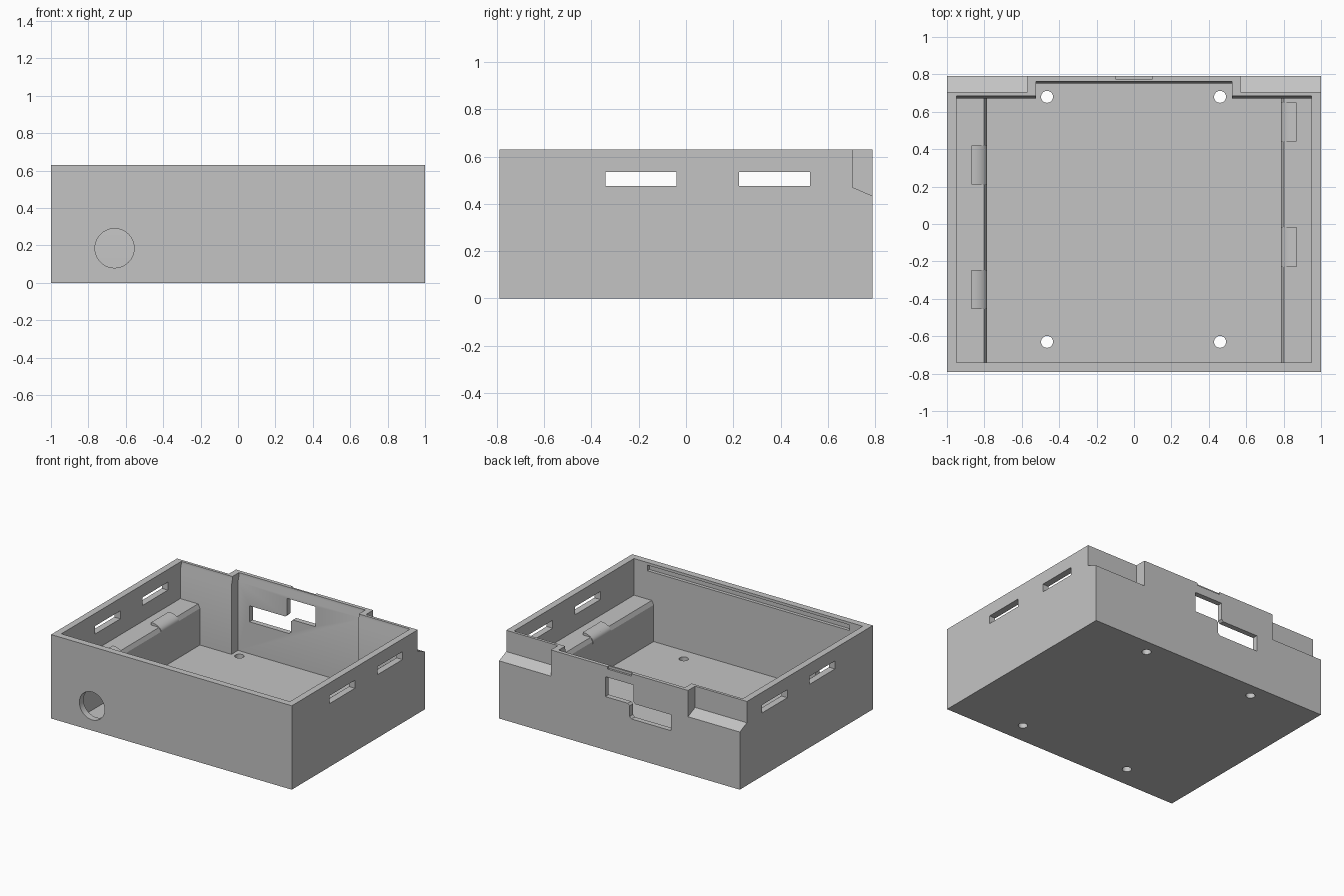
import bpy, bmesh, math
from mathutils import Vector

cube = bpy.data.objects.get("Cube")
if cube:
    bpy.data.objects.remove(cube, do_unlink=True)

grey = bpy.data.materials.new("plain_grey")
grey.use_nodes = True
colour = (0.55, 0.55, 0.55, 1)
grey.diffuse_color = colour
grey.node_tree.nodes["Principled BSDF"].inputs["Base Color"].default_value = colour


def prism(name, points, axis, lo, hi):
    """Extrude a 2D outline along an axis; the outline uses the other two axes in order."""
    bm = bmesh.new()
    rings = []
    for level in (lo, hi):
        ring = []
        for p in points:
            co = list(p)
            co.insert("xyz".index(axis), level)
            ring.append(bm.verts.new(Vector(co)))
        rings.append(ring)
    bm.faces.new(rings[0])
    bm.faces.new(rings[1])
    n = len(points)
    for i in range(n):
        j = (i + 1) % n
        bm.faces.new((rings[0][i], rings[0][j], rings[1][j], rings[1][i]))
    bmesh.ops.recalc_face_normals(bm, faces=bm.faces[:])
    mesh = bpy.data.meshes.new(name)
    bm.to_mesh(mesh)
    bm.free()
    mesh.materials.append(grey)
    obj = bpy.data.objects.new(name, mesh)
    bpy.context.scene.collection.objects.link(obj)
    return obj


def rect(a0, a1, b0, b1):
    return [(a0, b0), (a1, b0), (a1, b1), (a0, b1)]


def circle(cx, cy, r, n=40):
    return [(cx + r * math.cos(math.tau * i / n), cy + r * math.sin(math.tau * i / n))
            for i in range(n)]


def cut(target, cutter):
    """Subtract a cutter for good and discard it."""
    mod = target.modifiers.new("cut", "BOOLEAN")
    mod.operation = "DIFFERENCE"
    mod.solver = "EXACT"
    mod.object = cutter
    cutter.hide_render = True
    bpy.context.view_layer.update()
    graph = bpy.context.evaluated_depsgraph_get()
    result = bpy.data.meshes.new_from_object(target.evaluated_get(graph))
    target.modifiers.clear()
    target.data = result
    bpy.data.objects.remove(cutter, do_unlink=True)


# Open tray
H = 0.63
tray = prism("tray", rect(-1, 1, -0.79, 0.79), "z", 0, H)
cavity = [(-0.95, -0.74), (0.95, -0.74), (0.95, 0.672), (0.525, 0.672),
          (0.525, 0.75), (-0.525, 0.75), (-0.525, 0.672), (-0.95, 0.672)]
cut(tray, prism("cavity", cavity, "z", 0.05, 0.8))

# Recessed rear corners with a sloping lower ledge
notch = [(0.705, 0.47), (0.9, 0.385), (0.9, 0.8), (0.705, 0.8)]
for lo, hi in ((-1.1, -0.57), (0.57, 1.1)):
    cut(tray, prism("corner_notch", notch, "x", lo, hi))

# Tapered inner lip along the rear wall
for lo, hi, y in ((-0.95, -0.525, 0.672), (-0.525, 0.525, 0.75), (0.525, 0.95, 0.672)):
    lip = [(y - 0.03, 0.57), (y, 0.57), (y + 0.012, 0.61), (y + 0.012, 0.8), (y - 0.03, 0.8)]
    cut(tray, prism("lip_taper", lip, "x", lo, hi))

# Shallow relief on the rear rim
cut(tray, prism("rim_relief", rect(0.775, 0.9, 0.612, 0.8), "x", -0.1, 0.1))

# Long groove inside the front wall
cut(tray, prism("front_groove", rect(-0.765, -0.7, 0.568, 0.61), "x", -0.84, 0.84))

# Slots through both side walls
for lo, hi in ((-0.34, -0.04), (0.225, 0.525)):
    cut(tray, prism("side_slot", rect(lo, hi, 0.475, 0.535), "x", -1.2, 1.2))

# Stepped rear window
window = [(-0.43, 0.29), (-0.1, 0.29), (-0.085, 0.305), (-0.085, 0.385), (-0.07, 0.4),
          (0.117, 0.4), (0.117, 0.55), (-0.117, 0.55), (-0.117, 0.425),
          (-0.132, 0.41), (-0.43, 0.41)]
cut(tray, prism("rear_window", window, "y", 0.6, 0.9))

# Round cable hole in the front wall
cut(tray, prism("cable_hole", circle(-0.66, 0.185, 0.105), "y", -0.9, -0.7))

# Screw holes in the floor
for x in (-0.465, 0.46):
    for y in (-0.63, 0.68):
        cut(tray, prism("screw_hole", circle(x, y, 0.032, 24), "z", -0.1, 0.2))

# Side shelves with chamfered inner edges, and rounded catches on top
catches = {-1: ((-0.455, -0.245), (0.21, 0.42)), 1: ((-0.23, -0.015), (0.44, 0.65))}
parts = [tray]
for side, spans in catches.items():
    label = "right" if side < 0 else "left"
    profile = [(0.97, 0.04), (0.787, 0.04), (0.787, 0.325), (0.802, 0.355), (0.97, 0.355)]
    parts.append(prism(label + "_shelf", [(side * x, z) for x, z in profile],
                       "y", -0.75, 0.685))
    arc = [(0.868, 0.31)]
    for i in range(9):
        t = math.pi / 2 * i / 8
        arc.append((0.868 - 0.083 * math.sin(t), 0.325 + 0.05 * math.cos(t)))
    arc.append((0.785, 0.31))
    for n, (lo, hi) in enumerate(spans):
        parts.append(prism(f"{label}_catch_{n + 1}", [(side * x, z) for x, z in arc],
                           "y", lo, hi))

# Smooth the round surfaces and keep the edges sharp
bpy.ops.object.select_all(action="DESELECT")
for obj in parts:
    obj.select_set(True)
bpy.context.view_layer.objects.active = tray
bpy.ops.object.shade_smooth_by_angle(angle=math.radians(25))
